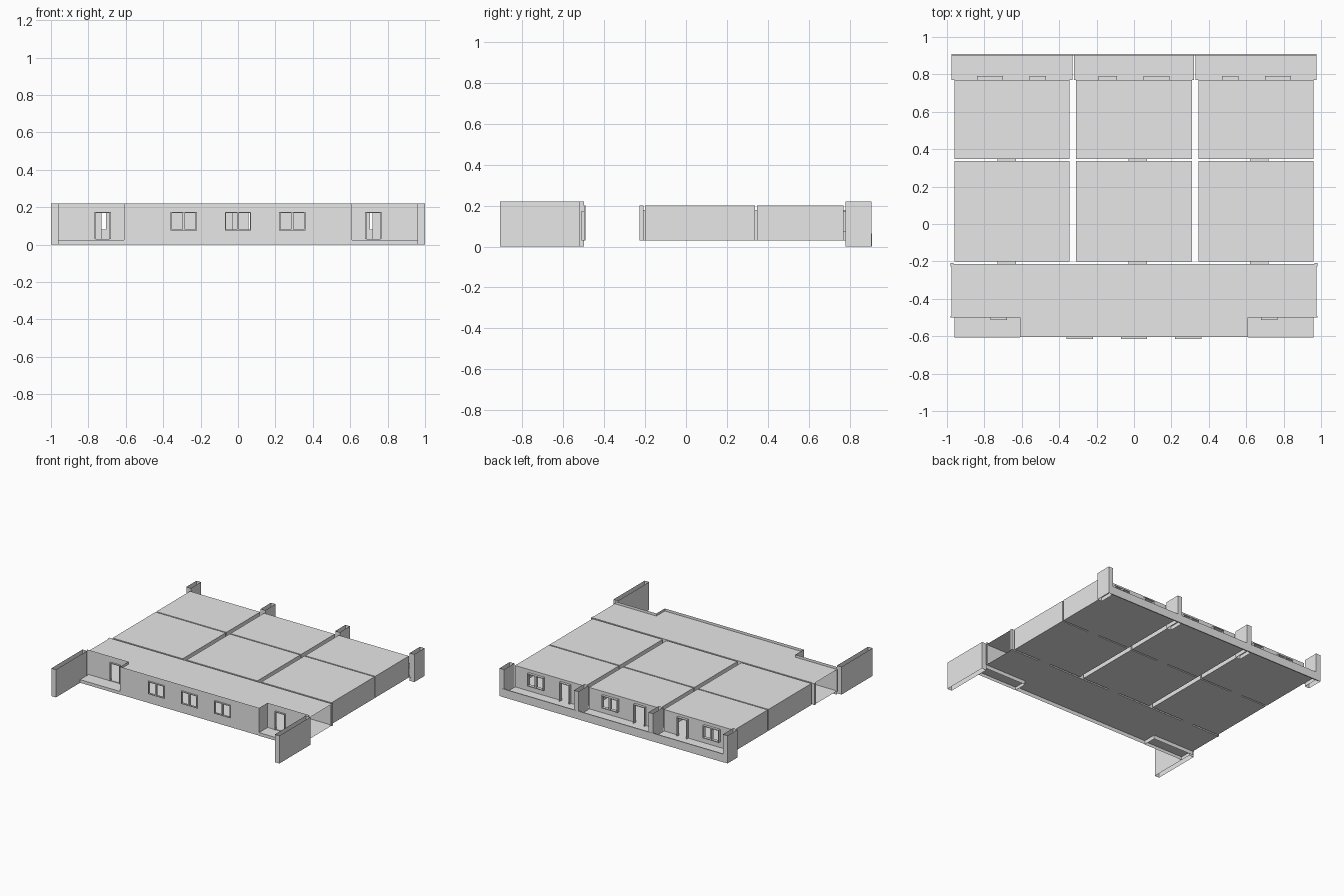
import bpy, bmesh
from mathutils import Vector

cube = bpy.data.objects.get("Cube")
if cube:
    bpy.data.objects.remove(cube, do_unlink=True)

mat = bpy.data.materials.new("plaster_grey")
mat.use_nodes = True
grey = (0.8, 0.8, 0.8, 1)
mat.diffuse_color = grey
mat.node_tree.nodes["Principled BSDF"].inputs["Base Color"].default_value = grey

FLOOR, ROOF, TOP = 0.03, 0.2, 0.22
DOOR_TOP, SILL, HEAD = 0.18, 0.075, 0.175


def finish(name, bm):
    bmesh.ops.remove_doubles(bm, verts=bm.verts, dist=0.0005)
    bmesh.ops.recalc_face_normals(bm, faces=bm.faces)
    mesh = bpy.data.meshes.new(name)
    bm.to_mesh(mesh)
    bm.free()
    mesh.materials.append(mat)
    obj = bpy.data.objects.new(name, mesh)
    bpy.context.collection.objects.link(obj)
    return obj


def sheet(bm, axis, pos, u, v, holes=()):
    """Flat panel across one axis, leaving rectangular openings (u0, u1, v0, v1)."""
    us = sorted({*u, *(h[i] for h in holes for i in (0, 1))})
    vs = sorted({*v, *(h[i] for h in holes for i in (2, 3))})
    for u0, u1 in zip(us, us[1:]):
        for v0, v1 in zip(vs, vs[1:]):
            cu, cv = (u0 + u1) / 2, (v0 + v1) / 2
            if any(h[0] < cu < h[1] and h[2] < cv < h[3] for h in holes):
                continue
            corners = []
            for p in ((u0, v0), (u1, v0), (u1, v1), (u0, v1)):
                c = list(p)
                c.insert(axis, pos)
                corners.append(bm.verts.new(c))
            bm.faces.new(corners)


def box(bm, x, y, z):
    made = bmesh.ops.create_cube(bm, size=1)["verts"]
    for vert in made:
        vert.co = Vector([(r[0] + r[1]) / 2 + c * (r[1] - r[0])
                          for r, c in zip((x, y, z), vert.co)])


def sleeve(bm, x, y, z):
    """Passage lining, open at front and back."""
    for e in x:
        sheet(bm, 0, e, y, z)
    for e in z:
        sheet(bm, 2, e, x, y)


def fin(name, x, y):
    """Hollow party wall, open at top and bottom."""
    bm = bmesh.new()
    for e in x:
        sheet(bm, 0, e, y, (0, TOP))
    for e in y:
        sheet(bm, 1, e, x, (0, TOP))
    finish(name, bm)


def frame(name, x, y, z, bars=False):
    """Frame around an opening; windows get two sashes."""
    bm = bmesh.new()
    t = 0.006
    box(bm, (x[0], x[0] + t), y, z)
    box(bm, (x[1] - t, x[1]), y, z)
    box(bm, x, y, (z[1] - t, z[1]))
    if bars:
        box(bm, x, y, (z[0], z[0] + t))
        mid = (x[0] + x[1]) / 2
        box(bm, (mid - t, mid + t), y, z)
    finish(name, bm)


# Openings, as x ranges
inner_doors = [(-0.73, -0.63), (-0.03, 0.07), (0.62, 0.72)]
back_doors = [(-0.56, -0.47), (-0.19, -0.09), (0.47, 0.56)]
back_windows = [(-0.84, -0.70), (0.05, 0.19), (0.70, 0.84)]
front_windows = [(-0.36, -0.22), (-0.07, 0.07), (0.22, 0.36)]
columns = [(-0.96, -0.345), (-0.31, 0.31), (0.345, 0.96)]
names = ["right", "middle", "left"]

# Two rows of rooms, with doors that line up
for i, x in enumerate(columns):
    door = (*inner_doors[i], FLOOR, DOOR_TOP)
    rear = [(*back_doors[i], FLOOR, DOOR_TOP), (*back_windows[i], SILL, HEAD)]
    for row, y, front, back in (("front", (-0.2, 0.338), [door], [door]),
                                ("back", (0.348, 0.77), [door], rear)):
        bm = bmesh.new()
        sheet(bm, 2, FLOOR, x, y)
        sheet(bm, 2, ROOF, x, y)
        for e in x:
            sheet(bm, 0, e, y, (FLOOR, ROOF))
        sheet(bm, 1, y[0], x, (FLOOR, ROOF), front)
        sheet(bm, 1, y[1], x, (FLOOR, ROOF), back)
        finish(f"{row}_room_{names[i]}", bm)
    bm = bmesh.new()
    for y in ((-0.213, -0.2), (0.338, 0.348)):
        sleeve(bm, inner_doors[i], y, (FLOOR, DOOR_TOP))
    finish(f"door_passage_{names[i]}", bm)
    frame(f"back_door_frame_{names[i]}", back_doors[i], (0.765, 0.79), (FLOOR, DOOR_TOP))
    frame(f"back_window_{names[i]}", back_windows[i], (0.765, 0.79), (SILL, HEAD), True)
    frame(f"front_window_{names[i]}", front_windows[i], (-0.615, -0.6), (SILL, HEAD), True)

# Front hall, open at both ends
FRONT, PORCH, HALL = -0.605, -0.5, -0.213
bm = bmesh.new()
for z in (FLOOR, ROOF):
    sheet(bm, 2, z, (-0.975, 0.975), (PORCH, HALL))
    sheet(bm, 2, z, (-0.61, 0.61), (FRONT, PORCH))
sheet(bm, 1, HALL, (-0.975, 0.975), (FLOOR, ROOF),
      [(*d, FLOOR, DOOR_TOP) for d in inner_doors])
finish("hall", bm)

# Front wall, rising just above the roof
bm = bmesh.new()
sheet(bm, 1, FRONT, (-0.61, 0.61), (0, TOP), [(*w, SILL, HEAD) for w in front_windows])
finish("front_wall", bm)

for s, side in ((1, "left"), (-1, "right")):
    def span(a, b):
        return tuple(sorted((s * a, s * b)))

    # Porch with recessed entrance
    door = span(0.68, 0.768)
    bm = bmesh.new()
    sheet(bm, 1, PORCH, span(0.61, 0.975), (0, TOP), [(*door, FLOOR, HEAD)])
    sheet(bm, 0, s * 0.61, (FRONT, PORCH), (0, TOP))
    finish(f"porch_wall_{side}", bm)
    bm = bmesh.new()
    sheet(bm, 2, 0.025, span(0.61, 0.96), (-0.607, PORCH))
    sheet(bm, 1, -0.607, span(0.61, 0.96), (0, 0.025))
    finish(f"porch_slab_{side}", bm)
    frame(f"entrance_frame_{side}", door, (-0.512, -0.495), (FLOOR, HEAD))

    # Rim around the open hall end
    bm = bmesh.new()
    for y in ((PORCH, -0.492), (-0.228, -0.208)):
        box(bm, span(0.965, 0.98), y, (FLOOR, ROOF))
    finish(f"hall_end_rim_{side}", bm)

    # Party walls
    fin(f"front_fin_{side}", span(0.96, 1.0), (-0.91, -0.52))
    fin(f"back_outer_fin_{side}", span(0.96, 1.0), (0.78, 0.908))
    fin(f"back_inner_fin_{side}", span(0.307, 0.347), (0.78, 0.908))

# Balconies with one low parapet
for x, name in zip(((-0.975, -0.33), (-0.32, 0.32), (0.33, 0.975)), names):
    bm = bmesh.new()
    sheet(bm, 2, FLOOR, x, (0.77, 0.905))
    finish(f"balcony_floor_{name}", bm)
bm = bmesh.new()
box(bm, (-0.975, 0.975), (0.902, 0.91), (0, 0.065))
finish("balcony_parapet", bm)
